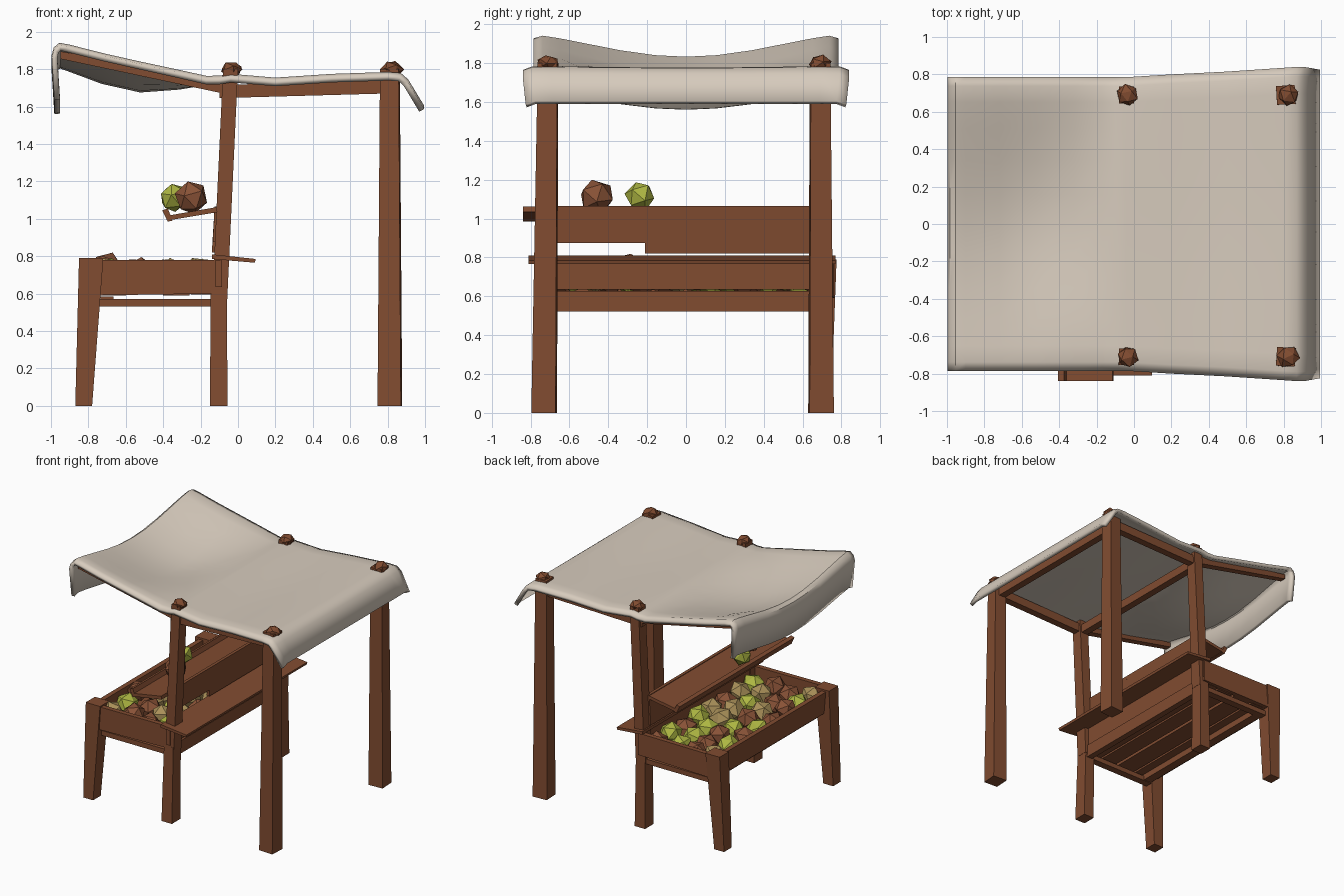
import bpy, bmesh, math, random
from mathutils import Vector, Matrix

if "Cube" in bpy.data.objects:
    bpy.data.objects.remove(bpy.data.objects["Cube"])

random.seed(4)


def material(name, rgb):
    m = bpy.data.materials.new(name)
    m.diffuse_color = (*rgb, 1)
    m.use_nodes = True
    m.node_tree.nodes["Principled BSDF"].inputs["Base Color"].default_value = m.diffuse_color
    return m


WOOD = material("brown wood", (0.22, 0.072, 0.030))
CLOTH = material("cream cloth", (0.68, 0.60, 0.51))
GREEN = material("green fruit", (0.42, 0.47, 0.055))
TAN = material("tan fruit", (0.40, 0.28, 0.10))
RED = material("russet fruit", (0.25, 0.085, 0.038))


def finish(bm, name, mat):
    bmesh.ops.recalc_face_normals(bm, faces=bm.faces)
    me = bpy.data.meshes.new(name)
    bm.to_mesh(me)
    bm.free()
    me.materials.append(mat)
    ob = bpy.data.objects.new(name, me)
    bpy.context.collection.objects.link(ob)
    return ob


def beam(name, p0, p1, s0, s1=None, yaw=0.0):
    """Four-sided timber between two points; sizes are (side, up/depth)."""
    s1 = s1 or s0
    p0, p1 = Vector(p0), Vector(p1)
    d = p1 - p0
    upright = abs(d.z) > abs(d.x) + abs(d.y)
    rings = []
    bm = bmesh.new()
    for p, s in ((p0, s0), (p1, s1)):
        ring = []
        for a, b in ((-1, -1), (1, -1), (1, 1), (-1, 1)):
            if upright:
                o = Vector((a * s[0] / 2, b * s[1] / 2, 0))
                o.rotate(Matrix.Rotation(yaw, 3, 'Z'))
            else:
                side = Vector((-d.y, d.x, 0)).normalized()
                o = side * a * s[0] / 2 + Vector((0, 0, b * s[1] / 2))
            ring.append(bm.verts.new(p + o))
        rings.append(ring)
    bm.faces.new(rings[0])
    bm.faces.new(rings[1])
    for i in range(4):
        j = (i + 1) % 4
        bm.faces.new((rings[0][i], rings[0][j], rings[1][j], rings[1][i]))
    return finish(bm, name, WOOD)


def board(name, section, y0, y1):
    """Prism with an x-z section running along y."""
    bm = bmesh.new()
    a, b = [[bm.verts.new((x, y, z)) for x, z in section] for y in (y0, y1)]
    bm.faces.new(a)
    bm.faces.new(b)
    n = len(section)
    for i in range(n):
        bm.faces.new((a[i], a[(i + 1) % n], b[(i + 1) % n], b[i]))
    return finish(bm, name, WOOD)


def lump(name, loc, r, mat, flat=1.0):
    """Faceted fruit or knob, turned at random."""
    bm = bmesh.new()
    bmesh.ops.create_icosphere(bm, subdivisions=1, radius=r)
    for v in bm.verts:
        v.co *= random.uniform(0.92, 1.08)
    rot = Matrix.Rotation(random.uniform(0, 6), 4, Vector((random.random(), random.random(), 0.4)).normalized())
    bmesh.ops.transform(bm, matrix=Matrix.Translation(loc) @ Matrix.Diagonal((1, 1, flat, 1)) @ rot, verts=bm.verts)
    return finish(bm, name, mat)


# Posts, legs, knobs and side roof timbers
for s, tag in ((-1, "near"), (1, "far")):
    y = -0.73 if s < 0 else 0.695
    yt = -0.71 if s < 0 else 0.69
    beam("back_post_" + tag, (0.812, y, 0), (0.812, yt, 1.80), (0.125, 0.125), (0.10, 0.10), 0.06 * s)
    beam("middle_post_" + tag, (-0.098, yt, 0.56), (-0.04, yt, 1.80), (0.08, 0.10), (0.08, 0.09))
    beam("middle_leg_" + tag, (-0.103, y, 0), (-0.103, yt, 0.62), (0.095, 0.11), (0.085, 0.10))
    beam("front_leg_" + tag, (-0.825, y, 0), (-0.785, s * 0.715, 0.79), (0.09, 0.10), (0.13, 0.12))
    lump("middle_knob_" + tag, (-0.035, yt, 1.80), 0.058, WOOD, 0.72)
    lump("back_knob_" + tag, (0.825, yt, 1.80), 0.060, WOOD, 0.72)
    beam("side_beam_" + tag, (-0.10, yt, 1.68), (0.80, yt, 1.705), (0.06, 0.07))
    beam("rafter_" + tag, (-0.08, yt, 1.705), (-0.95, yt, 1.875), (0.06, 0.07), (0.05, 0.04))
    # Crate ends and the rails under them
    beam("crate_end_" + tag, (-0.80, s * 0.745, 0.685), (-0.09, s * 0.735, 0.69), (0.04, 0.19), (0.04, 0.18))
    beam("end_rail_" + tag, (-0.74, s * 0.70, 0.55), (-0.10, s * 0.70, 0.55), (0.06, 0.04))

# Cross beams of the roof
beam("middle_cross_beam", (-0.05, -0.70, 1.67), (-0.05, 0.70, 1.67), (0.06, 0.07))
beam("back_cross_beam", (0.80, -0.70, 1.69), (0.80, 0.70, 1.69), (0.06, 0.07))

# Crate long walls, floor slats and supporting rails
board("crate_front", [(-0.80, 0.59), (-0.76, 0.59), (-0.78, 0.775), (-0.82, 0.775)], -0.74, 0.74)
board("crate_back", [(-0.12, 0.635), (-0.085, 0.635), (-0.085, 0.78), (-0.12, 0.78)], -0.77, 0.75)
beam("back_rail", (-0.10, -0.70, 0.575), (-0.10, 0.66, 0.575), (0.05, 0.105))
beam("front_rail", (-0.70, -0.70, 0.56), (-0.70, 0.70, 0.56), (0.07, 0.05))
for i, (x0, x1) in enumerate(((-0.77, -0.60), (-0.59, -0.43), (-0.40, -0.26), (-0.25, -0.12))):
    z = 0.59 + 0.006 * (i % 2)
    board("floor_slat_%d" % i, [(x0, z), (x1, z), (x1, z + 0.025), (x0, z + 0.025)], -0.73, 0.73)

# Counter plank behind the crate
board("counter_plank", [(-0.14, 0.785), (0.09, 0.765), (0.095, 0.785), (-0.14, 0.81)], -0.81, 0.77)

# Tilted shelf with lip and backing boards
board("shelf", [(-0.38, 0.99), (-0.11, 1.035), (-0.115, 1.062), (-0.385, 1.015)], -0.84, 0.66)
board("shelf_lip", [(-0.375, 0.985), (-0.35, 0.99), (-0.375, 1.055), (-0.405, 1.045)], -0.84, 0.66)
board("backing_board_near", [(-0.135, 0.875), (-0.11, 0.875), (-0.10, 1.065), (-0.125, 1.065)], -0.70, -0.21)
board("backing_board_far", [(-0.14, 0.82), (-0.115, 0.82), (-0.10, 1.065), (-0.125, 1.065)], -0.21, 0.66)

# Fruit in the crate, greener toward the far end
for i in range(4):
    for j in range(8):
        y = -0.62 + j * 0.177 + (0.04 if i % 2 else -0.03)
        x = -0.69 + i * 0.163 + random.uniform(-0.015, 0.015)
        z = 0.705 + random.uniform(-0.025, 0.005)
        if (i, j) == (0, 2):
            z = 0.74
        far = j / 7
        mat = random.choices((GREEN, TAN, RED), (0.15 + 0.6 * far, 0.6 - 0.35 * far, 0.32))[0]
        lump("crate_fruit_%d_%d" % (i, j), (x, y, z), 0.092, mat, 0.95)

# Fruit on the shelf
lump("shelf_fruit_russet", (-0.25, -0.46, 1.11), 0.092, RED)
lump("shelf_fruit_green", (-0.345, -0.235, 1.115), 0.078, GREEN)

# Canopy cloth: x, edge height, middle sag, half width
profile = [
    (-0.982, 1.655, 0.095, 0.775), (-0.996, 1.88, 0.10, 0.785), (-0.985, 1.92, 0.105, 0.785),
    (-0.955, 1.945, 0.112, 0.785), (-0.90, 1.935, 0.118, 0.785), (-0.72, 1.89, 0.14, 0.785),
    (-0.52, 1.845, 0.14, 0.785), (-0.32, 1.80, 0.08, 0.785), (-0.17, 1.765, 0.02, 0.785),
    (-0.10, 1.765, 0.0, 0.785), (-0.04, 1.775, 0.005, 0.785), (0.20, 1.755, 0.008, 0.80),
    (0.50, 1.775, 0.01, 0.815), (0.80, 1.785, 0.008, 0.835), (0.87, 1.78, 0.005, 0.84),
    (0.91, 1.745, 0.0, 0.84), (0.995, 1.605, 0.0, 0.825)]
across = [-1, -0.94, -0.83, -0.65, -0.43, -0.2, 0, 0.2, 0.43, 0.65, 0.83, 0.94, 1]
bm = bmesh.new()
grid = []
for x, z, sag, w in profile:
    row = []
    for t in across:
        drop = sag * math.cos(t * math.pi / 2) ** 1.4 if abs(t) < 1 else 0.018
        row.append(bm.verts.new((x, t * w, z - drop)))
    grid.append(row)
for r0, r1 in zip(grid, grid[1:]):
    for j in range(len(across) - 1):
        bm.faces.new((r0[j], r1[j], r1[j + 1], r0[j + 1]))
canopy = finish(bm, "canopy", CLOTH)
if sum(p.normal.z for p in canopy.data.polygons) < 0:
    canopy.data.flip_normals()
solid = canopy.modifiers.new("thickness", 'SOLIDIFY')
solid.thickness = 0.03
solid.offset = -1
bpy.context.view_layer.objects.active = canopy
canopy.select_set(True)
bpy.ops.object.shade_smooth_by_angle(angle=math.radians(40))
